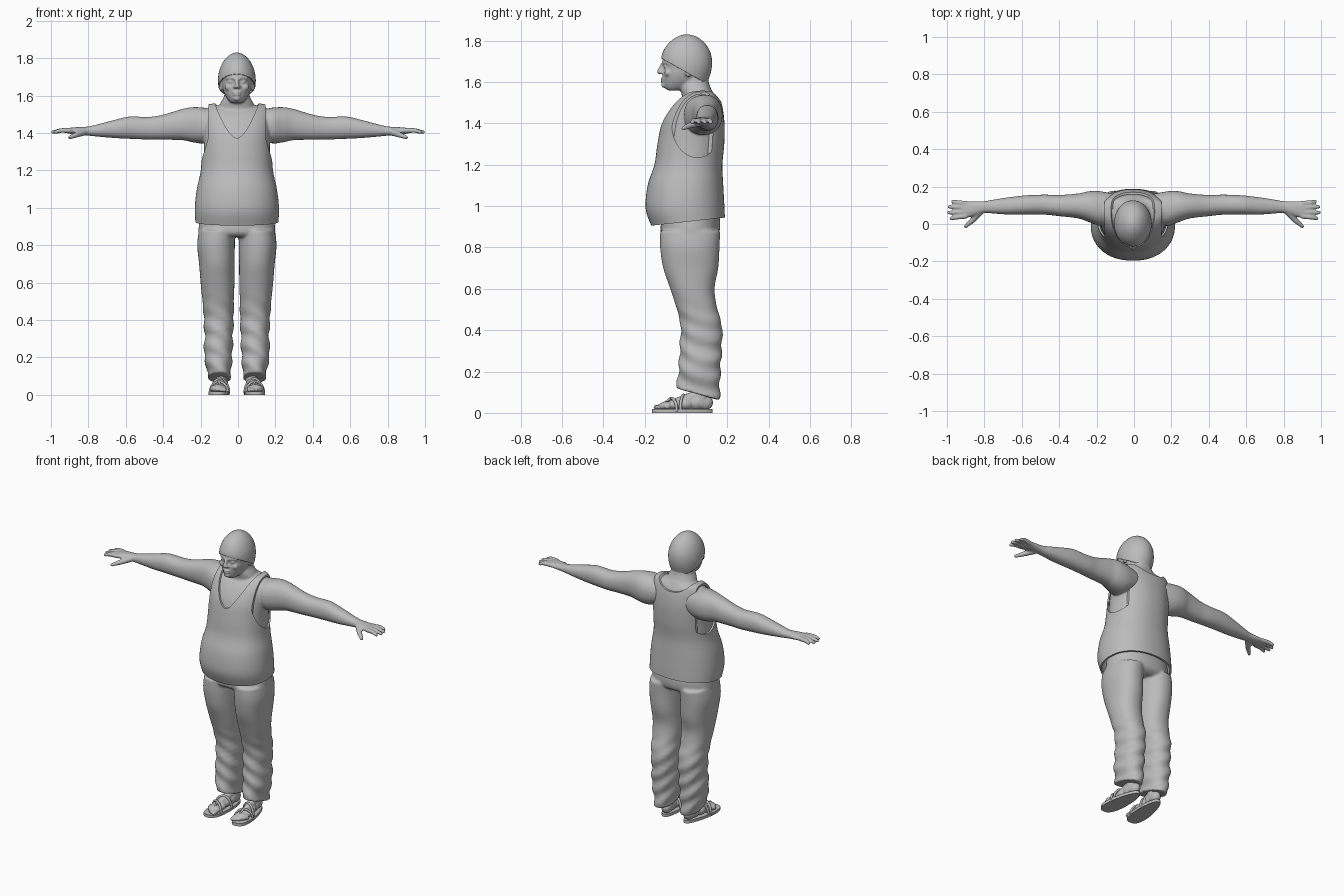
import bpy, bmesh, math
from mathutils import Vector, Matrix

if "Cube" in bpy.data.objects:
    bpy.data.objects.remove(bpy.data.objects["Cube"])

GREY = (0.5, 0.5, 0.5, 1)
mat = bpy.data.materials.new("plain grey")
mat.use_nodes = True
mat.diffuse_color = GREY
mat.node_tree.nodes["Principled BSDF"].inputs["Base Color"].default_value = GREY
MID = -0.006  # the body sits slightly off the arm-span centre


def smooth_rows(rows, steps=5):
    """Catmull-Rom interpolation of every column of a ring table."""
    out = []
    for i in range(len(rows) - 1):
        quad = [rows[max(i - 1, 0)], rows[i], rows[i + 1], rows[min(i + 2, len(rows) - 1)]]
        for k in range(steps):
            t = k / steps
            out.append([b + t / 2 * (c - a + t * (2 * a - 5 * b + 4 * c - d + t * (3 * (b - c) + d - a)))
                        for a, b, c, d in zip(*quad)])
    return out + [list(rows[-1])]


def loft(bm, rows, axis="z", side=1, power=2.2, slope=None, caps=True, shape=None, n=48):
    """Skin rings (pos, u0, u1, v0, v1); slope(pos) tilts a ring, shape adjusts points."""
    rings = []
    for pos, u0, u1, v0, v1 in smooth_rows(rows):
        ring = []
        for k in range(n):
            a = 2 * math.pi * k / n
            c, s = math.cos(a), math.sin(a)
            u = (u0 + u1) / 2 + (u1 - u0) / 2 * math.copysign(abs(c) ** (2 / power), c)
            v = (v0 + v1) / 2 + (v1 - v0) / 2 * math.copysign(abs(s) ** (2 / power), s)
            w = pos + (slope(pos) * (v - (v0 + v1) / 2) if slope else 0)
            p = Vector((u * side + MID, v, w)) if axis == "z" else Vector((pos * side, u, v))
            ring.append(bm.verts.new(shape(p, a) if shape else p))
        rings.append(ring)
    for r, q in zip(rings, rings[1:]):
        for k in range(n):
            bm.faces.new((r[k], r[(k + 1) % n], q[(k + 1) % n], q[k]))
    if caps:
        bm.faces.new(rings[0])
        bm.faces.new(rings[-1])


def both(rows):
    """Rows (z, half width, front, back) to symmetric rings."""
    return [(z, -w, w, f, b) for z, w, f, b in rows]


def ball(bm, p, size):
    m = Matrix.Translation(p) @ Matrix.Diagonal((*size, 1))
    bmesh.ops.create_uvsphere(bm, u_segments=16, v_segments=10, radius=1, matrix=m)


def limb(bm, p, q, r0, r1):
    """Tapered rod with round ends."""
    p, q = Vector(p), Vector(q)
    d = q - p
    m = Matrix.Translation((p + q) / 2) @ d.to_track_quat("Z", "Y").to_matrix().to_4x4()
    bmesh.ops.create_cone(bm, cap_ends=True, segments=16, radius1=r0, radius2=r1, depth=d.length, matrix=m)
    ball(bm, p, (r0,) * 3)
    ball(bm, q, (r1,) * 3)


def prism(bm, outline, offset):
    """Extrude a closed outline by an offset."""
    face = bm.faces.new([bm.verts.new(p) for p in outline])
    ext = bmesh.ops.extrude_face_region(bm, geom=[face])["geom"]
    bmesh.ops.translate(bm, vec=offset, verts=[g for g in ext if isinstance(g, bmesh.types.BMVert)])


def finish(name, bm):
    bmesh.ops.recalc_face_normals(bm, faces=bm.faces)
    me = bpy.data.meshes.new(name)
    bm.to_mesh(me)
    bm.free()
    me.materials.append(mat)
    ob = bpy.data.objects.new(name, me)
    bpy.context.collection.objects.link(ob)
    bpy.context.view_layer.objects.active = ob
    return ob


def shade(ob, angle=40):
    bpy.ops.object.select_all(action="DESELECT")
    ob.select_set(True)
    bpy.context.view_layer.objects.active = ob
    bpy.ops.object.shade_smooth_by_angle(angle=math.radians(angle))


def fuse(ob, voxel, rounds):
    """Blend overlapping volumes into one soft skin."""
    m = ob.modifiers.new("fuse", "REMESH")
    m.mode, m.voxel_size, m.use_smooth_shade = "VOXEL", voxel, True
    s = ob.modifiers.new("soften", "SMOOTH")
    s.factor, s.iterations = 0.5, rounds
    for name in ("fuse", "soften"):
        bpy.ops.object.modifier_apply(modifier=name)
    shade(ob, 80)


TORSO = [(0.925, 0.222, -0.168, 0.188), (1.0, 0.225, -0.195, 0.185), (1.1, 0.214, -0.186, 0.18),
         (1.2, 0.193, -0.153, 0.176), (1.3, 0.188, -0.138, 0.185), (1.4, 0.19, -0.118, 0.186),
         (1.47, 0.19, -0.085, 0.178), (1.52, 0.182, -0.045, 0.165), (1.55, 0.16, 0.0, 0.147),
         (1.56, 0.1, 0.035, 0.125)]

# Skin: chest, neck and arms
bm = bmesh.new()
loft(bm, both([(z - 0.01, w - 0.012, f + 0.012, b - 0.012) for z, w, f, b in TORSO[3:]]))
loft(bm, both([(1.46, 0.1, -0.03, 0.14), (1.53, 0.1, -0.02, 0.14), (1.565, 0.085, -0.028, 0.122),
               (1.6, 0.068, -0.03, 0.11), (1.66, 0.065, -0.03, 0.1)]))
ARM = [(0.1, 0.0, 0.16, 1.37, 1.52), (0.18, -0.01, 0.175, 1.345, 1.535), (0.24, 0.01, 0.175, 1.35, 1.538),
       (0.3, 0.03, 0.163, 1.362, 1.528), (0.4, 0.042, 0.155, 1.364, 1.498), (0.48, 0.05, 0.157, 1.365, 1.486),
       (0.58, 0.05, 0.153, 1.369, 1.488), (0.66, 0.05, 0.144, 1.373, 1.47), (0.74, 0.055, 0.132, 1.38, 1.449),
       (0.8, 0.059, 0.122, 1.386, 1.435), (0.85, 0.045, 0.122, 1.391, 1.432), (0.9, 0.032, 0.122, 1.396, 1.428),
       (0.92, 0.036, 0.12, 1.4, 1.424)]
for s in (1, -1):
    loft(bm, ARM, "x", s, n=32)
    # Fingers and thumb
    for y0, y1, tip in ((0.042, 0.03, 0.977), (0.064, 0.061, 0.99), (0.088, 0.092, 0.987), (0.11, 0.12, 0.969)):
        limb(bm, (s * 0.9, y0, 1.413), (s * 0.945, (y0 + y1) / 2, 1.414), 0.014, 0.0125)
        limb(bm, (s * 0.945, (y0 + y1) / 2, 1.414), (s * tip, y1, 1.405), 0.0125, 0.01)
    limb(bm, (s * 0.825, 0.065, 1.405), (s * 0.865, 0.018, 1.39), 0.02, 0.015)
    limb(bm, (s * 0.865, 0.018, 1.39), (s * 0.9, -0.013, 1.376), 0.015, 0.01)

# Head with face
loft(bm, both([(1.56, 0.028, -0.09, -0.02), (1.575, 0.045, -0.104, 0.03), (1.605, 0.064, -0.11, 0.07),
               (1.64, 0.077, -0.112, 0.1), (1.67, 0.082, -0.107, 0.11), (1.7, 0.085, -0.113, 0.112),
               (1.73, 0.083, -0.11, 0.11), (1.77, 0.07, -0.085, 0.09)]))
limb(bm, (MID, -0.11, 1.69), (MID, -0.129, 1.65), 0.009, 0.012)
ball(bm, (MID, -0.108, 1.585), (0.02, 0.012, 0.013))
for z, w in ((1.618, 0.024), (1.606, 0.021)):
    ball(bm, (MID, -0.11, z), (w, 0.013, 0.0065))
for s in (1, -1):
    ball(bm, (MID + s * 0.012, -0.12, 1.646), (0.009, 0.01, 0.008))
    limb(bm, (MID + s * 0.015, -0.109, 1.694), (MID + s * 0.052, -0.09, 1.694), 0.009, 0.008)
    ball(bm, (MID + s * 0.032, -0.094, 1.673), (0.017, 0.014, 0.009))
    ball(bm, (MID + s * 0.043, -0.085, 1.645), (0.022, 0.02, 0.02))
    ball(bm, (MID + s * 0.086, 0.012, 1.65), (0.01, 0.018, 0.028))
fuse(finish("body", bm), 0.0055, 4)

# Knitted cap, cut on a slant above the face
bm = bmesh.new()
loft(bm, both([(1.56, 0.07, -0.06, 0.09), (1.62, 0.092, -0.1, 0.112), (1.66, 0.1, -0.116, 0.123),
               (1.7, 0.1, -0.121, 0.126), (1.74, 0.092, -0.114, 0.119), (1.78, 0.074, -0.091, 0.098),
               (1.81, 0.048, -0.058, 0.066), (1.825, 0.024, -0.028, 0.036), (1.83, 0.006, -0.006, 0.012)]),
     power=2, n=64)
bmesh.ops.bisect_plane(bm, geom=bm.verts[:] + bm.edges[:] + bm.faces[:], plane_co=(0, -0.12, 1.715),
                       plane_no=(0, 0.56, 1), clear_inner=True)
cap = finish("cap", bm)
m = cap.modifiers.new("thickness", "SOLIDIFY")
m.thickness, m.offset = 0.008, -1
shade(cap)

# Sleeveless shirt, with neckline and armholes cut out
bm = bmesh.new()
loft(bm, both(TORSO), slope=lambda z: 0.11 * max(0, 1 - (z - 0.925) / 0.2), n=96)
bm.faces.ensure_lookup_table()
bmesh.ops.delete(bm, geom=[bm.faces[-2]], context="FACES_ONLY")
shirt = finish("shirt", bm)
m = shirt.modifiers.new("thickness", "SOLIDIFY")
m.thickness, m.offset = 0.011, -1
bpy.ops.object.modifier_apply(modifier="thickness")


def cut(outline, offset):
    bm = bmesh.new()
    prism(bm, outline, offset)
    cutter = finish("cutter", bm)
    cutter.hide_render = True
    bpy.context.view_layer.objects.active = shirt
    m = shirt.modifiers.new("cut", "BOOLEAN")
    m.operation, m.solver, m.object = "DIFFERENCE", "EXACT", cutter
    bpy.ops.object.modifier_apply(modifier="cut")
    bpy.data.objects.remove(cutter)


def scoop(width, low, y, bend):
    """U-shaped outline, open far above the shoulders."""
    pts = [(MID + width * k / 10, y, low + (1.56 - low) * abs(k / 10) ** bend) for k in range(-10, 11)]
    return pts + [(MID + width, y, 1.7), (MID - width, y, 1.7)]


cut(scoop(0.118, 1.372, -0.4, 1.7), (0, 0.48, 0))
cut(scoop(0.118, 1.505, 0.07, 2.5), (0, 0.4, 0))
for s in (1, -1):
    ring = [(MID + s * 0.152, 0.055 + 0.125 * math.cos(k * math.pi / 24), 1.405 + 0.17 * math.sin(k * math.pi / 24))
            for k in range(48)]
    cut(ring, (s * 0.3, 0, 0))
shade(shirt)

# Trousers: hips and two creased legs
LEG = [(0.88, 0.01, 0.203, -0.125, 0.165), (0.8, 0.011, 0.212, -0.125, 0.162), (0.7, 0.012, 0.202, -0.11, 0.156),
       (0.6, 0.013, 0.194, -0.076, 0.138), (0.5, 0.016, 0.184, -0.044, 0.152), (0.42, 0.017, 0.178, -0.026, 0.174),
       (0.3, 0.022, 0.172, -0.03, 0.172), (0.22, 0.024, 0.176, -0.034, 0.167), (0.15, 0.03, 0.163, -0.04, 0.163),
       (0.09, 0.032, 0.156, -0.046, 0.163)]


def crease(p, a):
    amount = 0.005 * max(0, min(1, (0.55 - p.z) / 0.2)) * math.sin(65 * p.z + 2 * math.sin(a) + 3 * math.cos(a))
    return p + Vector((math.cos(a), math.sin(a), 0)) * amount


bm = bmesh.new()
loft(bm, both([(1.0, 0.19, -0.11, 0.15), (0.93, 0.2, -0.12, 0.165), (0.87, 0.205, -0.122, 0.16),
               (0.845, 0.19, -0.1, 0.13)]))
for s in (1, -1):
    loft(bm, LEG, side=s, slope=lambda z: -0.28 * max(0, 1 - (z - 0.09) / 0.15),
         shape=lambda p, a, s=s: crease(p, a if s > 0 else math.pi - a))
fuse(finish("trousers", bm), 0.0075, 4)

# Feet and sandals, turned slightly outward
for s, side in ((1, "left"), (-1, "right")):
    place = Matrix.Translation((MID + s * 0.089, 0, 0)) @ Matrix.Rotation(s * 0.1, 4, "Z")
    bm = bmesh.new()
    for y, r, z in ((0.09, 0.032, 0.05), (0.05, 0.036, 0.05), (0.0, 0.04, 0.044), (-0.05, 0.044, 0.038),
                    (-0.09, 0.044, 0.034)):
        ball(bm, (0, y, z), (r, 0.042, z - 0.012))
    limb(bm, (0, 0.075, 0.05), (0, 0.075, 0.17), 0.034, 0.038)
    limb(bm, (0, 0.06, 0.085), (0, -0.06, 0.045), 0.028, 0.022)
    for k in range(5):
        x = s * (-0.034 + 0.0175 * k)
        limb(bm, (x * 0.9, -0.09, 0.034), (x * 1.1, -0.143 + 0.003 * k * k, 0.027), 0.014, 0.0115 - 0.0008 * k)
    bm.transform(place)
    fuse(finish(side + "_foot", bm), 0.005, 2)

    bm = bmesh.new()
    outline = []
    for k in range(40):
        a = 2 * math.pi * k / 40
        y = -0.018 + 0.148 * math.sin(a)
        outline.append(((0.051 - 0.09 * y) * math.copysign(abs(math.cos(a)) ** 0.75, math.cos(a)), y, 0))
    prism(bm, outline, (0, 0, 0.018))
    bm.transform(place)
    shade(finish(side + "_sandal_sole", bm))

    # Straps arch over the toes and the instep
    bm = bmesh.new()
    for y, half, top, lean in ((-0.07, 0.05, 0.071, 0.02), (-0.012, 0.046, 0.086, -0.02)):
        pts = [Vector((half * math.cos(math.pi * k / 12), y + lean * s * math.cos(math.pi * k / 12),
                       0.012 + (top - 0.012) * math.sin(math.pi * k / 12))) for k in range(13)]
        for p, q in zip(pts, pts[1:]):
            limb(bm, p, q, 0.007, 0.007)
    limb(bm, (-s * 0.025, -0.125, 0.03), (0, -0.075, 0.07), 0.005, 0.006)
    bm.transform(place)
    shade(finish(side + "_sandal_straps", bm), 60)
